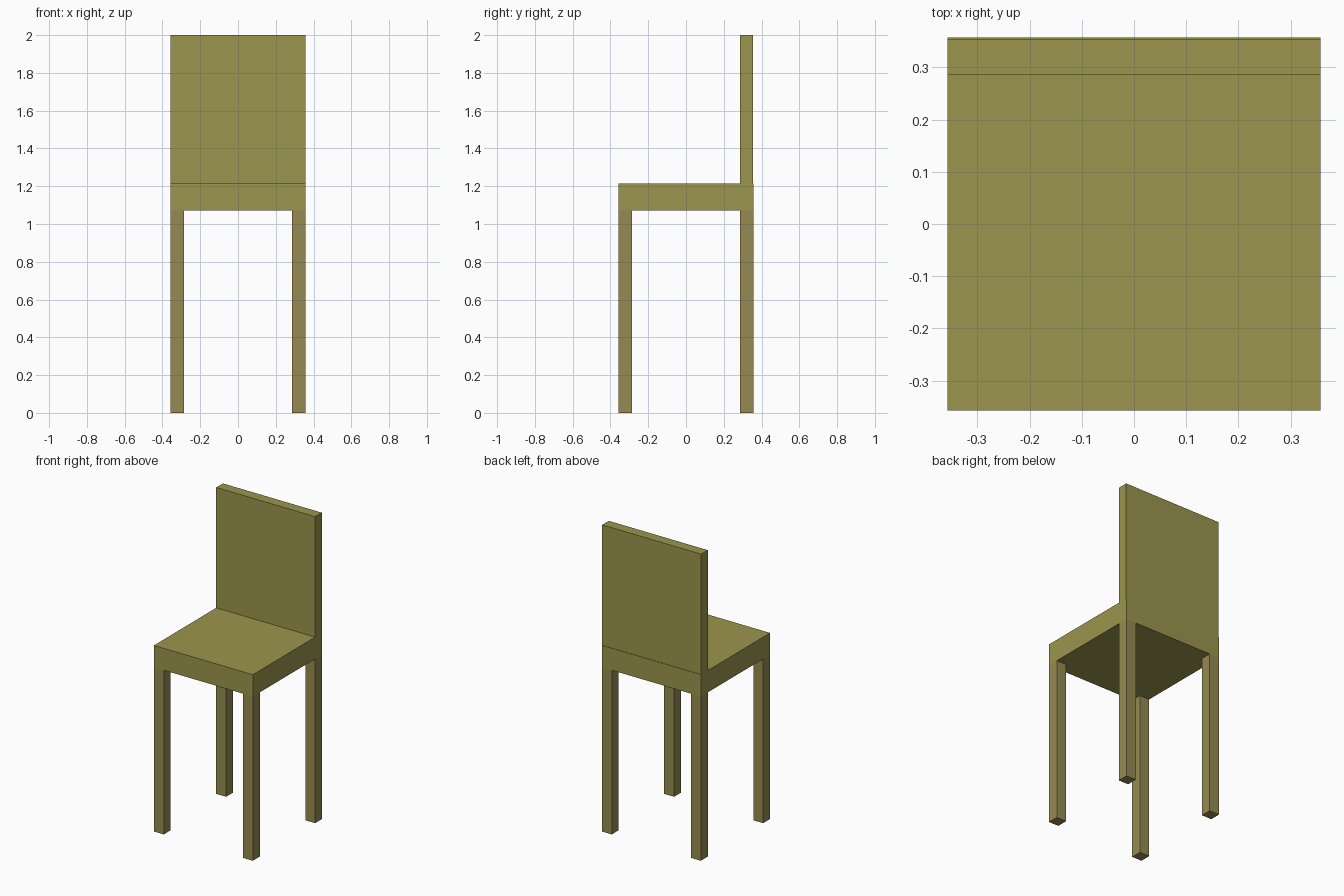
import bpy

if "Cube" in bpy.data.objects:
    bpy.data.objects.remove(bpy.data.objects["Cube"])

U = 2 / 28            # module: one leg thickness
HALF = 5 * U          # half width of the seat
LEG_TOP = 15 * U
SEAT_TOP = 17 * U


def material(name, rgb):
    mat = bpy.data.materials.new(name)
    mat.diffuse_color = (*rgb, 1)
    mat.use_nodes = True
    mat.node_tree.nodes["Principled BSDF"].inputs["Base Color"].default_value = mat.diffuse_color
    return mat


def box(name, lo, hi, mat):
    """Axis-aligned box between two corners."""
    centre = [(a + b) / 2 for a, b in zip(lo, hi)]
    bpy.ops.mesh.primitive_cube_add(size=1, location=centre)
    obj = bpy.context.object
    obj.name = name
    obj.scale = [b - a for a, b in zip(lo, hi)]
    bpy.ops.object.transform_apply(location=False, rotation=False, scale=True)
    obj.data.materials.append(mat)
    return obj


panel_wood = material("panel_wood", (0.33, 0.30, 0.075))
leg_wood = material("leg_wood", (0.30, 0.26, 0.085))

# Seat slab
box("seat", (-HALF, -HALF, LEG_TOP), (HALF, HALF, SEAT_TOP), panel_wood)

# Backrest panel standing on the rear edge of the seat
box("backrest", (-HALF, HALF - U, SEAT_TOP), (HALF, HALF - 0.003, 2), panel_wood)

# Four square legs flush with the seat corners
for depth, y in (("front", -HALF), ("back", HALF - U)):
    for side, x in (("left", -HALF), ("right", HALF - U)):
        box(f"{depth}_{side}_leg", (x, y, 0), (x + U, y + U, LEG_TOP), leg_wood)
